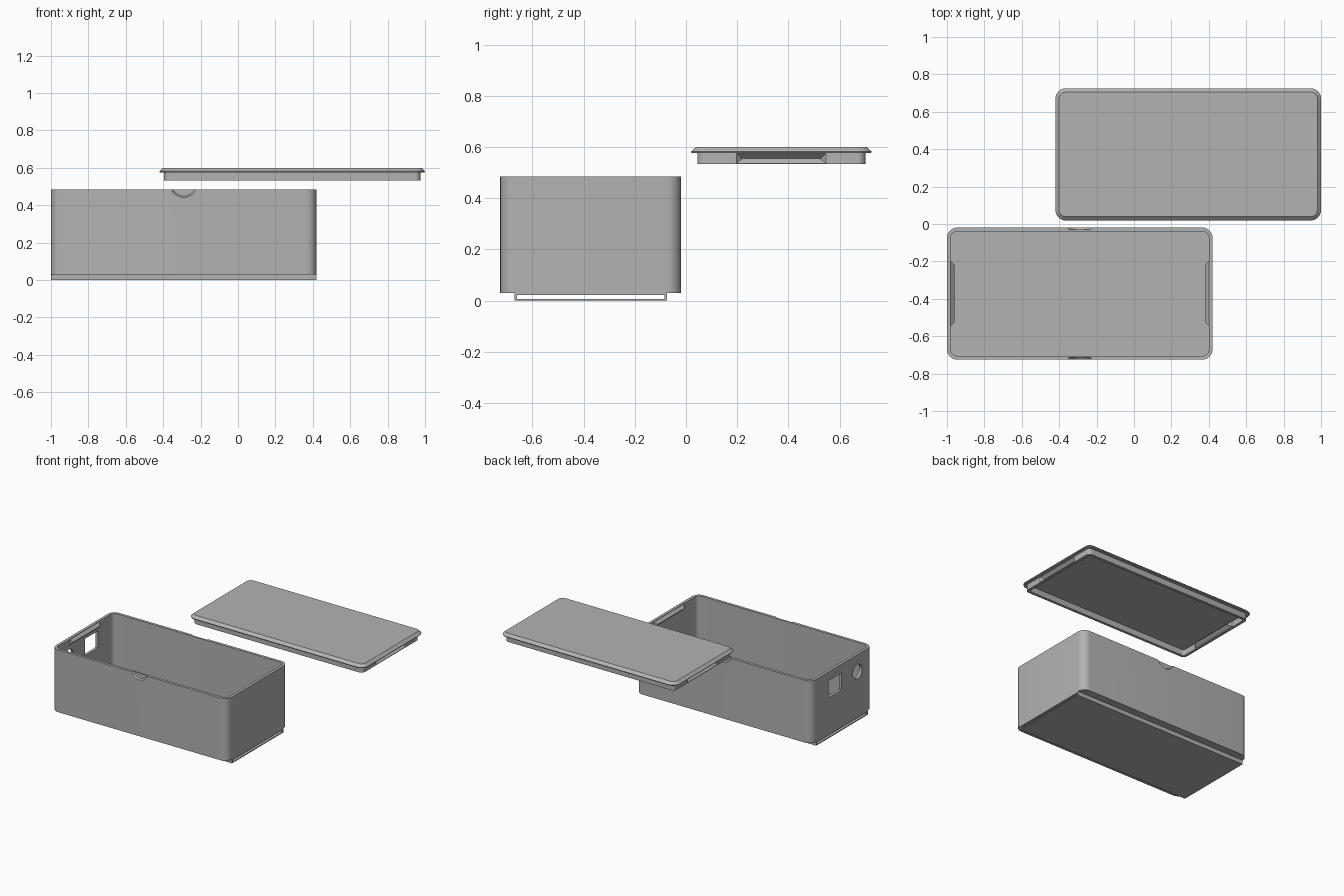
import bpy, bmesh, math
from mathutils import Matrix

if "Cube" in bpy.data.objects:
    bpy.data.objects.remove(bpy.data.objects["Cube"], do_unlink=True)

gray = bpy.data.materials.new("matte gray")
gray.use_nodes = True
gray.diffuse_color = (0.45, 0.45, 0.45, 1)
gray.node_tree.nodes["Principled BSDF"].inputs["Base Color"].default_value = (0.45, 0.45, 0.45, 1)

HALF_X, HALF_Y, RADIUS = 0.71, 0.353, 0.055
BOX_X, BOX_Y = -0.29, -0.372
LID_X, LID_Y = 0.29, 0.372


def finish(name, bm):
    bmesh.ops.recalc_face_normals(bm, faces=bm.faces)
    mesh = bpy.data.meshes.new(name)
    bm.to_mesh(mesh)
    bm.free()
    mesh.materials.append(gray)
    obj = bpy.data.objects.new(name, mesh)
    bpy.context.collection.objects.link(obj)
    return obj


def activate(obj):
    bpy.ops.object.select_all(action='DESELECT')
    obj.select_set(True)
    bpy.context.view_layer.objects.active = obj


def rounded_shell(name, cx, cy, profile, steps=8):
    """Sweep an (inset, z) profile around a rounded rectangle, capped at both ends."""
    bm = bmesh.new()
    rings = []
    for inset, z in profile:
        r = max(RADIUS - inset, 0.015)
        ring = []
        for corner, (sx, sy) in enumerate([(1, 1), (-1, 1), (-1, -1), (1, -1)]):
            for i in range(steps + 1):
                a = math.pi / 2 * (corner + i / steps)
                ring.append(bm.verts.new((cx + sx * (HALF_X - inset - r) + r * math.cos(a),
                                          cy + sy * (HALF_Y - inset - r) + r * math.sin(a), z)))
        rings.append(ring)
    for a, b in zip(rings, rings[1:]):
        for i in range(len(a)):
            j = (i + 1) % len(a)
            bm.faces.new((a[i], a[j], b[j], b[i]))
    bm.faces.new(rings[0])
    bm.faces.new(rings[-1])
    return finish(name, bm)


def block(name, x0, x1, y0, y1, z0, z1):
    bm = bmesh.new()
    bmesh.ops.create_cube(bm, size=1)
    for v in bm.verts:
        v.co = (x1 if v.co.x > 0 else x0, y1 if v.co.y > 0 else y0, z1 if v.co.z > 0 else z0)
    return finish(name, bm)


def wedge(name, x, cy, z0, z1, depth, half=0.175):
    """V-shaped bar with slanted ends, pointing from x by the signed depth."""
    bm = bmesh.new()
    pts = [(x, cy + s * half, z) for s in (-1, 1) for z in (z0, z1)]
    pts += [(x + depth, cy + s * (half - abs(depth)), (z0 + z1) / 2) for s in (-1, 1)]
    bmesh.ops.convex_hull(bm, input=[bm.verts.new(p) for p in pts])
    return finish(name, bm)


def cylinder(name, center, r1, r2, depth, axis):
    bm = bmesh.new()
    turn = Matrix.Rotation(math.pi / 2, 4, axis)
    bmesh.ops.create_cone(bm, cap_ends=True, segments=48, radius1=r1, radius2=r2, depth=depth,
                          matrix=Matrix.Translation(center) @ turn)
    return finish(name, bm)


def combine(target, tool, operation='DIFFERENCE'):
    mod = target.modifiers.new(operation.lower(), 'BOOLEAN')
    mod.operation, mod.solver, mod.object = operation, 'EXACT', tool
    activate(target)
    bpy.ops.object.modifier_apply(modifier=mod.name)
    bpy.data.objects.remove(tool, do_unlink=True)


# Open box with thin walls
box = rounded_shell("box_body", BOX_X, BOX_Y,
                    [(0, 0.03), (0, 0.485), (0.02, 0.485), (0.02, 0.05)])

# Ports in the right end wall
end = BOX_X - HALF_X
combine(box, block("port_cutter", end - 0.05, end + 0.05, -0.365, -0.215, 0.295, 0.42))
combine(box, cylinder("round_cutter", (end, -0.55, 0.36), 0.052, 0.052, 0.1, 'Y'))

# Shallow thumb recesses at the rim, front and back
for s in (-1, 1):
    narrow, wide = 0.064, 0.073
    radii = (narrow, wide) if s < 0 else (wide, narrow)
    center = (BOX_X, BOX_Y + s * (HALF_Y - 0.004), 0.513)
    combine(box, cylinder("thumb_cutter", center, *radii, 0.012, 'X'))

# Snap ridges inside both end walls
for side, s in (("right", -1), ("left", 1)):
    wedge("snap_ridge_" + side, BOX_X + s * (HALF_X - 0.019), BOX_Y, 0.442, 0.482, -s * 0.021)

# Hollow strap channel under the box
base = block("strap_channel", end, BOX_X + HALF_X, BOX_Y - 0.297, BOX_Y + 0.297, 0, 0.03)
combine(base, block("slot_cutter", end - 0.1, BOX_X + HALF_X + 0.1,
                    BOX_Y - 0.288, BOX_Y + 0.288, 0.007, 0.023))

# Lid with bevelled rim and hanging lip
lid = rounded_shell("lid", LID_X, LID_Y,
                    [(0.02, 0.6), (0, 0.582), (0.003, 0.576), (0.025, 0.576),
                     (0.025, 0.533), (0.045, 0.533), (0.045, 0.576)])

# Lip is thickened inward at both ends, with a snap groove outside
for s in (-1, 1):
    lip = LID_X + s * (HALF_X - 0.025)
    combine(lid, wedge("lip_swell", lip - s * 0.015, LID_Y, 0.533, 0.58, -s * 0.03, 0.195), 'UNION')
    combine(lid, wedge("groove_cutter", lip + s * 0.001, LID_Y, 0.535, 0.575, -s * 0.022))

for obj in (box, lid):
    activate(obj)
    bpy.ops.object.shade_smooth_by_angle(angle=math.radians(30))
